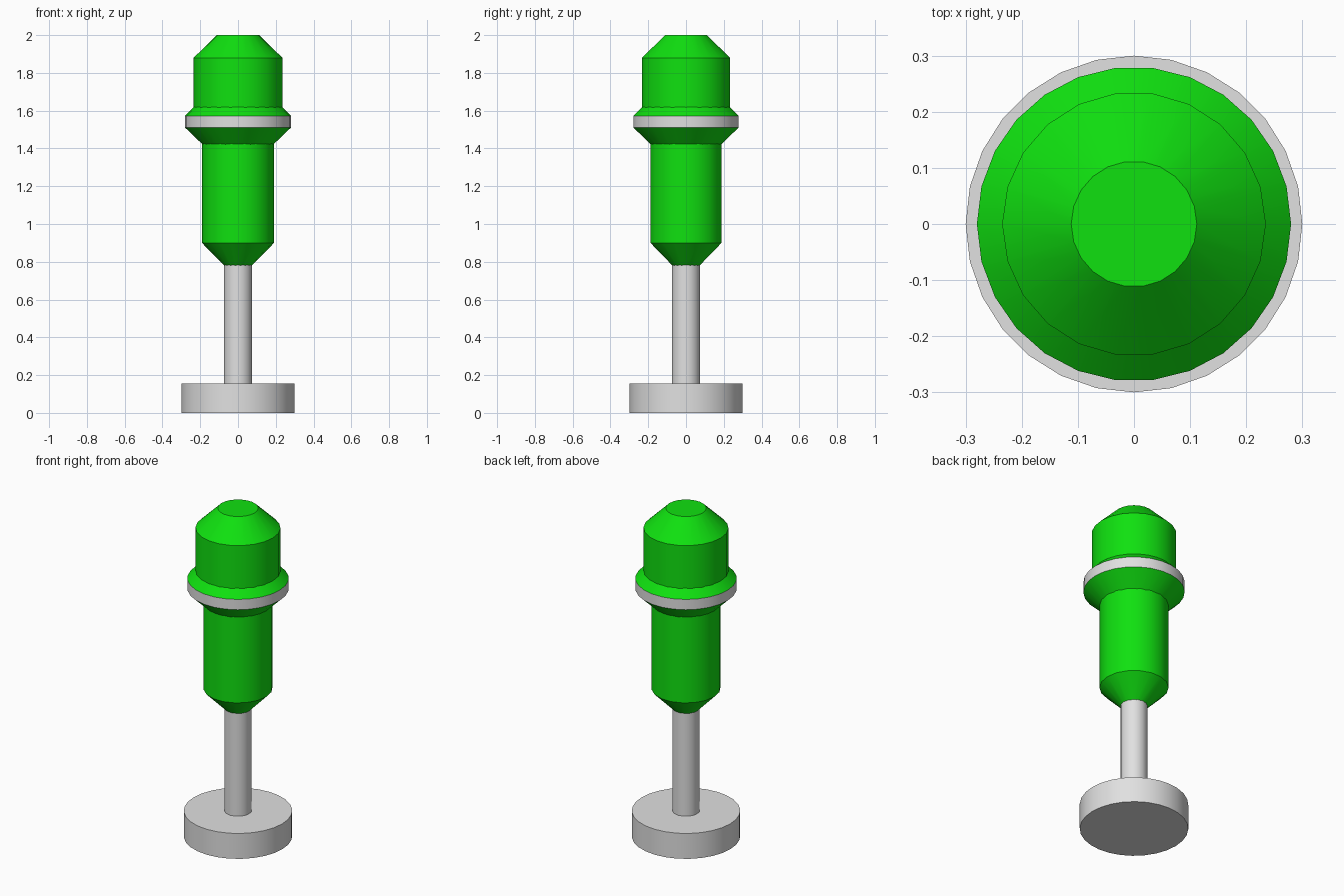
import bpy
import bmesh
from math import cos, sin, tau, radians

cube = bpy.data.objects.get("Cube")
if cube:
    bpy.data.objects.remove(cube, do_unlink=True)


def material(name, color):
    mat = bpy.data.materials.new(name)
    mat.use_nodes = True
    mat.diffuse_color = color
    mat.node_tree.nodes["Principled BSDF"].inputs["Base Color"].default_value = color
    return mat


GREEN = material("bright green", (0.005, 0.75, 0.005, 1))
GREY = material("light grey", (0.75, 0.75, 0.75, 1))


def lathe(name, profile, sides, mat, cap_bottom=False, cap_top=False):
    """Turn a list of (radius, height) points around the z axis."""
    bm = bmesh.new()
    rings = [[bm.verts.new((r * cos(tau * i / sides), r * sin(tau * i / sides), z))
              for i in range(sides)] for r, z in profile]
    for low, high in zip(rings, rings[1:]):
        for i in range(sides):
            j = (i + 1) % sides
            bm.faces.new((low[i], low[j], high[j], high[i]))
    if cap_bottom:
        bm.faces.new(rings[0][::-1])
    if cap_top:
        bm.faces.new(rings[-1])
    mesh = bpy.data.meshes.new(name)
    bm.to_mesh(mesh)
    bm.free()
    mesh.materials.append(mat)
    obj = bpy.data.objects.new(name, mesh)
    bpy.context.collection.objects.link(obj)
    bpy.ops.object.select_all(action="DESELECT")
    obj.select_set(True)
    bpy.context.view_layer.objects.active = obj
    bpy.ops.object.shade_smooth_by_angle(angle=radians(28))
    return obj


# Stand: round foot and slim pole reaching into the body
lathe("foot", [(0.3, 0), (0.3, 0.155)], 28, GREY, True, True)
lathe("pole", [(0.075, 0.155), (0.075, 0.785)], 16, GREY)

# Lower body: tapered end and barrel
lathe("barrel", [(0.073, 0.78), (0.191, 0.9), (0.191, 1.425)], 18, GREEN, cap_bottom=True)

# Collar: flared underside, grey band and sloped shoulder, tucked into the neighbours
lathe("collar_flare", [(0.181, 1.415), (0.28, 1.51)], 26, GREEN)
lathe("collar_band", [(0.28, 1.51), (0.28, 1.573)], 26, GREY)
lathe("collar_shoulder", [(0.28, 1.573), (0.226, 1.627)], 26, GREEN)

# Head: drum with a bevelled, flat top
lathe("head", [(0.235, 1.618), (0.235, 1.88), (0.112, 2.0)], 22, GREEN, cap_top=True)
